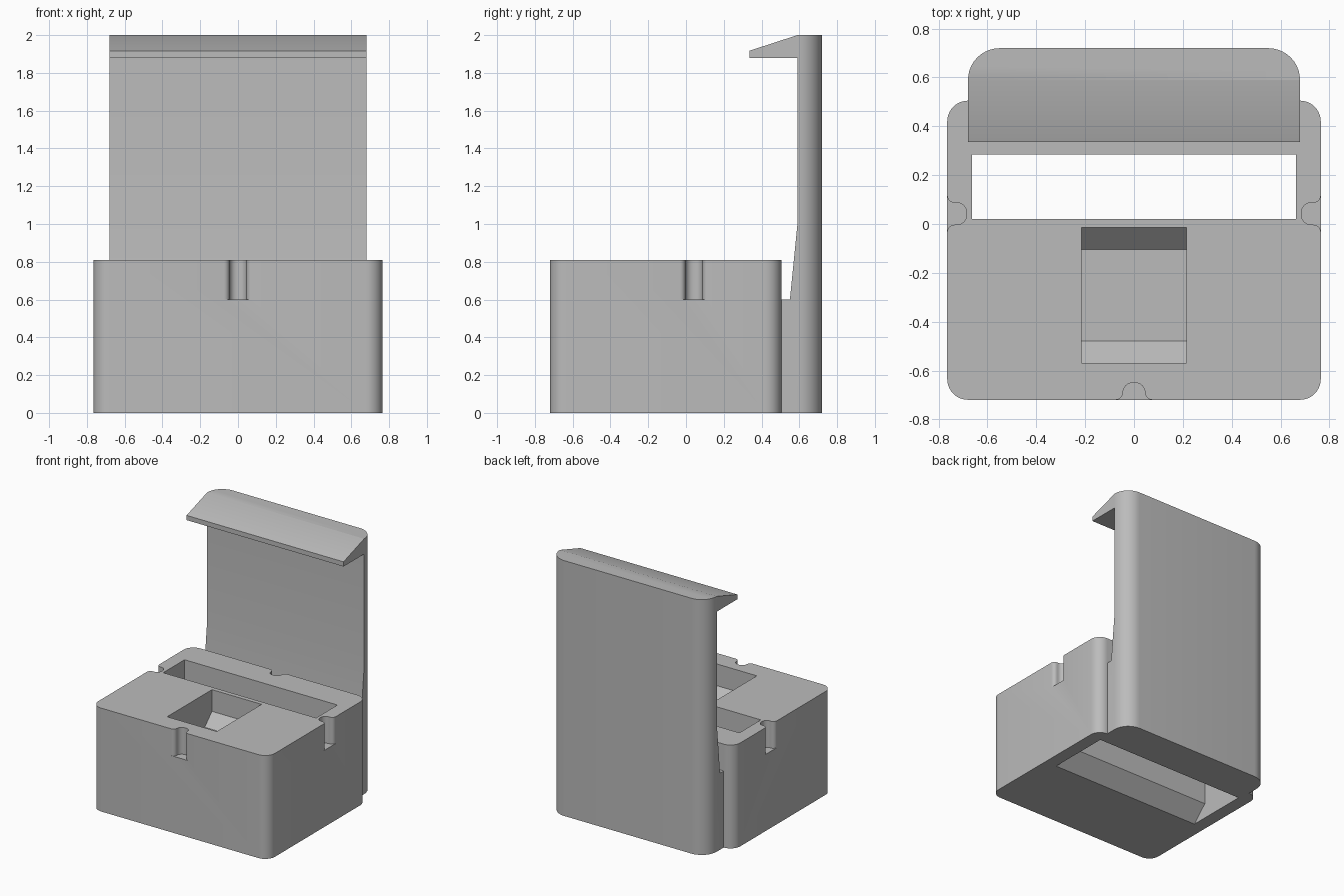
import bpy, bmesh, math
from mathutils import Vector

if "Cube" in bpy.data.objects:
    bpy.data.objects.remove(bpy.data.objects["Cube"])

grey = bpy.data.materials.new("plain_grey")
grey.diffuse_color = (0.5, 0.5, 0.5, 1)
grey.use_nodes = True
grey.node_tree.nodes["Principled BSDF"].inputs["Base Color"].default_value = grey.diffuse_color


def prism(name, outline, vec, to3d):
    """Extrude a 2D outline along vec; to3d places each outline point in space."""
    bm = bmesh.new()
    face = bm.faces.new([bm.verts.new(to3d(a, b)) for a, b in outline])
    ext = bmesh.ops.extrude_face_region(bm, geom=[face])["geom"]
    bmesh.ops.translate(bm, vec=Vector(vec), verts=[g for g in ext if isinstance(g, bmesh.types.BMVert)])
    bmesh.ops.recalc_face_normals(bm, faces=bm.faces)
    mesh = bpy.data.meshes.new(name)
    bm.to_mesh(mesh)
    bm.free()
    mesh.materials.append(grey)
    ob = bpy.data.objects.new(name, mesh)
    bpy.context.collection.objects.link(ob)
    return ob


def round_uprights(ob, radius, test):
    """Bevel the vertical edges whose middle passes the test."""
    bm = bmesh.new()
    bm.from_mesh(ob.data)
    edges = [e for e in bm.edges
             if (e.verts[0].co - e.verts[1].co).xy.length < 1e-5
             and test((e.verts[0].co + e.verts[1].co) / 2)]
    bmesh.ops.bevel(bm, geom=edges, offset=radius, segments=10, profile=0.5, affect='EDGES')
    bm.to_mesh(ob.data)
    bm.free()


def cut(ob, cutter):
    mod = ob.modifiers.new("cut", 'BOOLEAN')
    mod.operation, mod.solver, mod.object = 'DIFFERENCE', 'EXACT', cutter
    bpy.context.view_layer.objects.active = ob
    bpy.ops.object.modifier_apply(modifier=mod.name)
    bpy.data.objects.remove(cutter)


def smooth(ob):
    bpy.ops.object.select_all(action='DESELECT')
    ob.select_set(True)
    bpy.context.view_layer.objects.active = ob
    bpy.ops.object.shade_smooth_by_angle(angle=math.radians(30))


W, Y0, Y1, H = 0.765, -0.72, 0.505, 0.81

# Base block with rounded upright corners
base = prism("base_block", [(-W, Y0), (W, Y0), (W, Y1), (-W, Y1)], (0, 0, H),
             lambda a, b: (a, b, 0))
round_uprights(base, 0.085, lambda c: True)

# Long through slot, flared at the underside
slot = [(-0.11, -0.01), (0.02, 0.12), (0.02, 0.9), (0.285, 0.9), (0.285, 0.12), (0.415, -0.01)]
cut(base, prism("slot_cutter", slot, (1.325, 0, 0), lambda a, b: (-0.6625, a, b)))

# Square pocket with sloped floor ends
pocket = [(-0.57, 0.9), (-0.57, 0.64), (-0.48, 0.55), (-0.105, 0.55), (-0.015, 0.64), (-0.015, 0.9)]
cut(base, prism("pocket_cutter", pocket, (0.43, 0, 0), lambda a, b: (-0.215, a, b)))


# Finger notches: rounded tip and flared mouth, one on each side
def notch_outline(depth):
    half = [(0.075, -0.05)]
    for i in range(7):
        t = math.pi / 2 * i / 6
        half.append((0.075 - 0.03 * math.sin(t), 0.03 - 0.03 * math.cos(t)))
    for i in range(7):
        t = math.pi / 2 * i / 6
        half.append((0.005 + 0.04 * math.cos(t), depth - 0.04 + 0.04 * math.sin(t)))
    return half + [(-a, b) for a, b in reversed(half)]


for origin, inward, depth in (((0, Y0), (0, 1), 0.07), ((0, Y1), (0, -1), 0.07),
                              ((-W, 0.042), (1, 0), 0.08), ((W, 0.042), (-1, 0), 0.08)):
    (ox, oy), (ix, iy) = origin, inward
    cut(base, prism("notch_cutter", notch_outline(depth), (0, 0, 0.3),
                    lambda a, b: (ox + a * iy + b * ix, oy - a * ix + b * iy, 0.6)))
smooth(base)

# Tall back plate with the hooked lip, rounded along its rear uprights
plate = [(Y1, 0), (0.72, 0), (0.72, 2), (0.59, 2), (0.335, 1.917), (0.335, 1.88),
         (0.59, 1.88), (0.59, 1.0), (0.55, 0.6), (Y1, 0.6)]
back = prism("back_plate", plate, (1.36, 0, 0), lambda a, b: (-0.68, a, b))
round_uprights(back, 0.13, lambda c: c.y > 0.71)
smooth(back)
